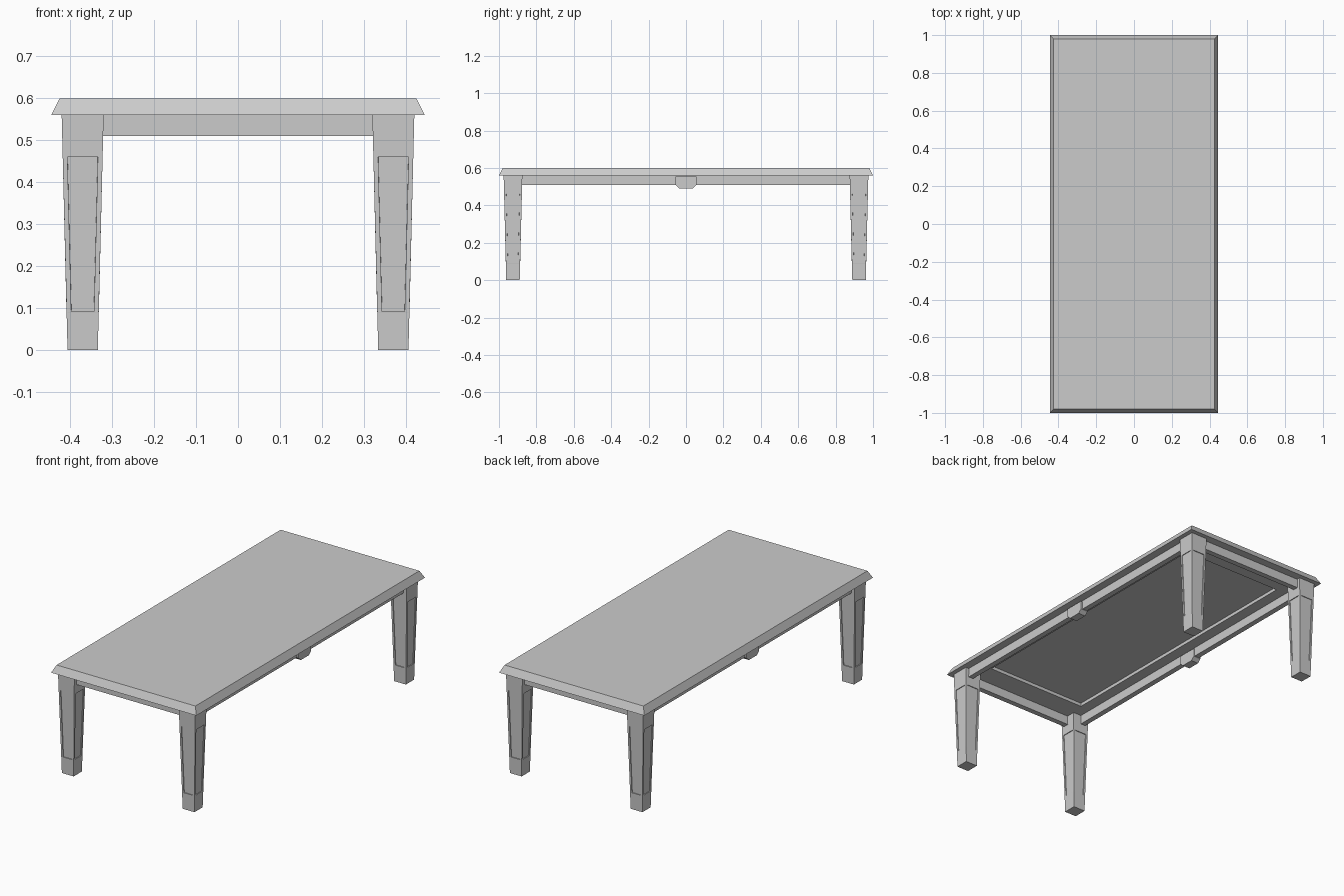
import bpy
import bmesh

cube = bpy.data.objects.get("Cube")
if cube:
    bpy.data.objects.remove(cube)

GREY = (0.6, 0.6, 0.6, 1)
grey = bpy.data.materials.new("grey")
grey.use_nodes = True
grey.diffuse_color = GREY
grey.node_tree.nodes["Principled BSDF"].inputs["Base Color"].default_value = GREY


def finish(name, bm):
    bmesh.ops.recalc_face_normals(bm, faces=bm.faces)
    mesh = bpy.data.meshes.new(name)
    bm.to_mesh(mesh)
    bm.free()
    mesh.materials.append(grey)
    obj = bpy.data.objects.new(name, mesh)
    bpy.context.collection.objects.link(obj)
    return obj


def tapered(centre, low, high, z0, z1):
    """Box with separate half sizes at the bottom and the top."""
    bm = bmesh.new()
    bmesh.ops.create_cube(bm, size=2)
    for v in bm.verts:
        half, z = (high, z1) if v.co.z > 0 else (low, z0)
        v.co = (centre[0] + v.co.x * half[0], centre[1] + v.co.y * half[1], z)
    return bm


# Table top with sloped rim and a recessed panel underneath
bm = tapered((0, 0), (0.445, 1.0), (0.425, 0.98), 0.56, 0.60)
bm.normal_update()
under = min(bm.faces, key=lambda f: f.calc_center_median().z)
bmesh.ops.inset_region(bm, faces=[under], thickness=0.195)
for v in under.verts:
    v.co.y *= 0.80 / abs(v.co.y)
rim = list(under.verts)
bmesh.ops.inset_region(bm, faces=[under], thickness=0.0005)
for v in under.verts:
    v.co.z += 0.018
finish("table_top", bm)


# Tapered legs with a sunken panel on each side
def leg(name, sx, sy):
    bm = tapered((sx * 0.37, sy * 0.925), (0.036, 0.036), (0.05, 0.05), 0, 0.56)
    for z in (0.09, 0.47):
        bmesh.ops.bisect_plane(bm, geom=bm.verts[:] + bm.edges[:] + bm.faces[:],
                               plane_co=(0, 0, z), plane_no=(0, 0, 1))
    bm.normal_update()
    panels = [f for f in bm.faces
              if abs(f.normal.z) < 0.5 and 0.1 < f.calc_center_median().z < 0.45]
    for f in panels:
        # Inset sideways, keeping the panel's height
        bmesh.ops.inset_individual(bm, faces=[f], thickness=0.016)
        mid = f.calc_center_median().z
        n = f.normal.copy()
        for v in f.verts:
            v.co.z = 0.46 if v.co.z > mid else 0.092
    bm.normal_update()
    for f in panels:
        bmesh.ops.inset_individual(bm, faces=[f], thickness=0.0005, depth=-0.004)
    finish(name, bm)


for sx, side in ((-1, "right"), (1, "left")):
    for sy, end in ((-1, "front"), (1, "back")):
        leg(f"{end}_{side}_leg", sx, sy)

# Apron rails between the legs
for s, side, end in ((-1, "right", "front"), (1, "left", "back")):
    finish(f"{side}_apron", tapered((s * 0.385, 0), (0.015, 0.9), (0.015, 0.9), 0.51, 0.56))
    finish(f"{end}_apron", tapered((0, s * 0.94), (0.35, 0.015), (0.35, 0.015), 0.51, 0.56))

    # Keystone ornament hanging from the middle of each long rail
    bm = bmesh.new()
    outline = [(-0.055, 0.555), (-0.055, 0.508), (-0.035, 0.49),
               (0.035, 0.49), (0.055, 0.508), (0.055, 0.555)]
    face = bm.faces.new([bm.verts.new((s * 0.365, y, z)) for y, z in outline])
    moved = bmesh.ops.extrude_face_region(bm, geom=[face])["geom"]
    for v in moved:
        if isinstance(v, bmesh.types.BMVert):
            v.co.x = s * 0.41
    finish(f"{side}_keystone", bm)
